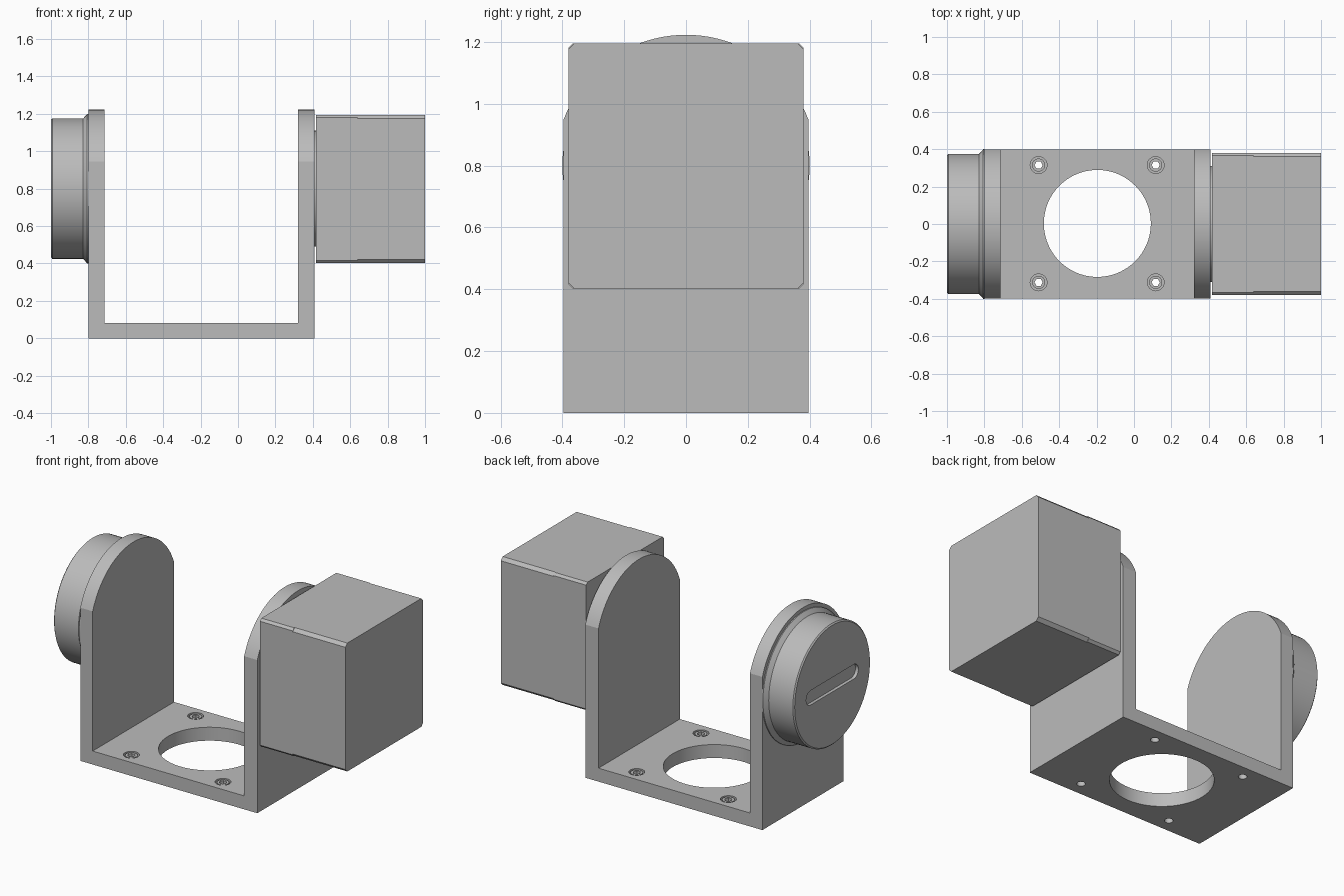
import bpy, math
from mathutils import Vector

cube = bpy.data.objects.get("Cube")
if cube:
    bpy.data.objects.remove(cube, do_unlink=True)

metal = bpy.data.materials.new("light grey metal")
metal.use_nodes = True
GREY = (0.5, 0.5, 0.5, 1)
metal.diffuse_color = GREY
metal.node_tree.nodes["Principled BSDF"].inputs["Base Color"].default_value = GREY

AXIS_Z = 0.8   # height of the rotation axis
TAU = 2 * math.pi


def make(name, verts, faces):
    me = bpy.data.meshes.new(name)
    me.from_pydata(verts, [], faces)
    me.materials.append(metal)
    ob = bpy.data.objects.new(name, me)
    bpy.context.collection.objects.link(ob)
    bpy.context.view_layer.objects.active = ob
    bpy.ops.object.select_all(action='DESELECT')
    ob.select_set(True)
    bpy.ops.object.mode_set(mode='EDIT')
    bpy.ops.mesh.select_all(action='SELECT')
    bpy.ops.mesh.normals_make_consistent(inside=False)
    bpy.ops.object.mode_set(mode='OBJECT')
    return ob


def prism(name, pts, axis, a, b):
    """Extrude a 2D outline along an axis from a to b."""
    place = {'x': lambda p, t: (t, p[0], p[1]),
             'y': lambda p, t: (p[0], t, p[1]),
             'z': lambda p, t: (p[0], p[1], t)}[axis]
    n = len(pts)
    verts = [place(p, t) for t in (a, b) for p in pts]
    faces = [list(range(n)), list(range(n, 2 * n))]
    faces += [[i, (i + 1) % n, n + (i + 1) % n, n + i] for i in range(n)]
    return make(name, verts, faces)


def circle(cx, cy, r, n=64):
    return [(cx + r * math.cos(TAU * i / n), cy + r * math.sin(TAU * i / n)) for i in range(n)]


def lathe(name, profile, n=96):
    """Spin (x, radius) points about the rotation axis."""
    verts = [(x, y, z) for x, r in profile for y, z in circle(0, AXIS_Z, r, n)]
    k = len(profile)
    faces = [[j * n + i, j * n + (i + 1) % n, (j + 1) * n + (i + 1) % n, (j + 1) * n + i]
             for j in range(k - 1) for i in range(n)]
    faces += [list(range(n)), list(range((k - 1) * n, k * n))]
    return make(name, verts, faces)


def boolean(ob, cutter, op='DIFFERENCE'):
    mod = ob.modifiers.new("cut", 'BOOLEAN')
    mod.operation, mod.object, mod.solver = op, cutter, 'EXACT'
    bpy.ops.object.select_all(action='DESELECT')
    ob.select_set(True)
    bpy.context.view_layer.objects.active = ob
    bpy.ops.object.modifier_apply(modifier=mod.name)
    bpy.data.objects.remove(cutter, do_unlink=True)


def smooth(ob):
    bpy.ops.object.select_all(action='DESELECT')
    ob.select_set(True)
    bpy.context.view_layer.objects.active = ob
    bpy.ops.object.shade_smooth_by_angle(angle=math.radians(20))


# U-shaped bracket, with both arms rounded at the top
u_shape = [(-0.8, 0), (0.41, 0), (0.41, 1.4), (0.32, 1.4),
           (0.32, 0.083), (-0.715, 0.083), (-0.715, 1.4), (-0.8, 1.4)]
bracket = prism("bracket", u_shape, 'y', -0.5, 0.5)
W, R = 0.397, 0.423
start = math.acos(W / R)
arc = [start + (math.pi - 2 * start) * i / 40 for i in range(41)]
arch = [(-W, -0.2), (W, -0.2)] + [(R * math.cos(t), AXIS_Z + R * math.sin(t)) for t in arc]
# Stretch the outline below the base so only the sides and top are trimmed
boolean(bracket, prism("arch_cutter", arch, 'x', -1.2, 1.2), 'INTERSECT')

# Large opening in the base
boolean(bracket, prism("opening_cutter", circle(-0.196, 0.003, 0.286, 96), 'z', -0.1, 0.2))

# Counterbored mounting holes, each with a socket ring
for i, x in enumerate((-0.51, 0.116)):
    for j, y in enumerate((-0.312, 0.315)):
        boolean(bracket, prism("bore", circle(x, y, 0.045, 32), 'z', 0.04, 0.2))
        boolean(bracket, prism("hole", circle(x, y, 0.024, 24), 'z', -0.1, 0.1))
        ring = prism(f"screw_ring_{i * 2 + j + 1}", circle(x, y, 0.035, 32), 'z', 0.038, 0.08)
        boolean(ring, prism("socket", circle(x, y, 0.022, 6), 'z', 0, 0.2))
        smooth(ring)
smooth(bracket)

# Round cap on the right arm with a flared flange and a slot
cap = lathe("pivot_cap", [(-0.798, 0.4), (-0.806, 0.4), (-0.828, 0.375),
                          (-0.993, 0.375), (-1.0, 0.367)])
half, sr = 0.21, 0.045
slot = [(math.copysign(half, math.cos(t)) + sr * math.cos(t), AXIS_Z + sr * math.sin(t))
        for t in (TAU * (i + 0.5) / 32 - math.pi / 2 for i in range(32))]
boolean(cap, prism("slot_cutter", slot, 'x', -1.1, -0.98))
smooth(cap)


# Square motor on the left arm: boss, rear section and main section
def chamfered(c, hy=0.38, z0=0.402, z1=1.195):
    return [(-hy + c, z0), (hy - c, z0), (hy, z0 + c), (hy, z1 - c),
            (hy - c, z1), (-hy + c, z1), (-hy, z1 - c), (-hy, z0 + c)]


smooth(lathe("motor_boss", [(0.405, 0.31), (0.42, 0.31)]))
prism("motor_rear", chamfered(0.014), 'x', 0.416, 0.64)
prism("motor_body", chamfered(0.019), 'x', 0.64, 1.0)
